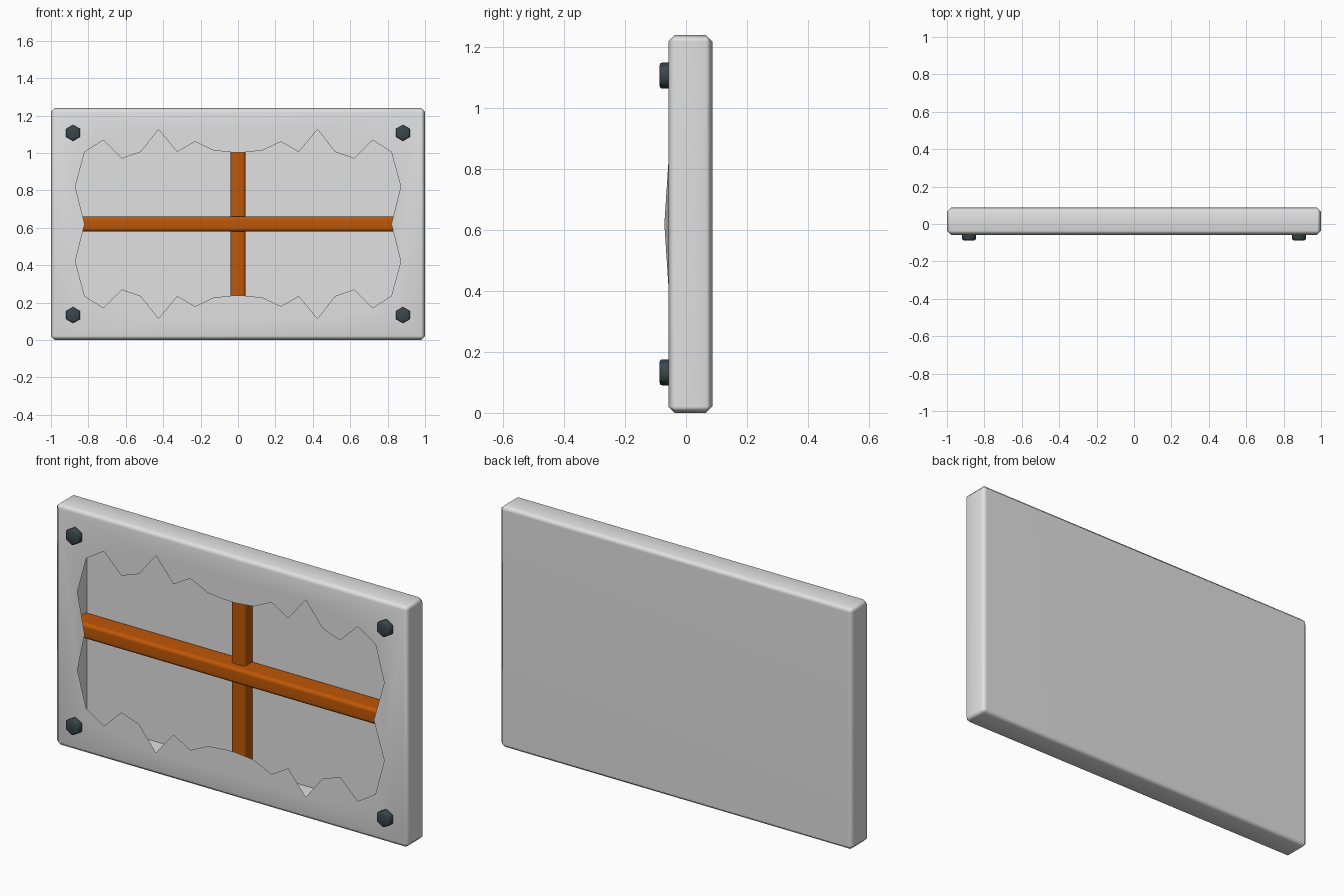
import bpy, bmesh, math
from mathutils import Vector, Matrix

cube = bpy.data.objects.get("Cube")
if cube:
    bpy.data.objects.remove(cube, do_unlink=True)

W, H, FRONT, BACK = 2.0, 1.24, -0.058, 0.087
MID = H / 2


def material(name, color, rough=0.6):
    m = bpy.data.materials.new(name)
    m.use_nodes = True
    m.diffuse_color = (*color, 1)
    node = m.node_tree.nodes["Principled BSDF"]
    node.inputs["Base Color"].default_value = (*color, 1)
    node.inputs["Roughness"].default_value = rough
    return m


grey = material("wall grey", (0.75, 0.75, 0.75))
orange = material("pipe orange", (0.52, 0.095, 0.002))
steel = material("dark steel", (0.042, 0.062, 0.07), 0.4)


def finish(bm, name, mat, angle=50, weighted=False):
    mesh = bpy.data.meshes.new(name)
    bm.to_mesh(mesh)
    bm.free()
    mesh.materials.append(mat)
    for p in mesh.polygons:
        p.use_smooth = True
    mesh.set_sharp_from_angle(angle=math.radians(angle))
    obj = bpy.data.objects.new(name, mesh)
    bpy.context.collection.objects.link(obj)
    if weighted:
        mod = obj.modifiers.new("Weighted Normal", "WEIGHTED_NORMAL")
        mod.keep_sharp = True
    return obj


def box(bm, lo, hi):
    lo, hi = Vector(lo), Vector(hi)
    size = hi - lo
    mat = Matrix.Translation((lo + hi) / 2) @ Matrix.Diagonal((*size, 1))
    bmesh.ops.create_cube(bm, size=1, matrix=mat)


def front_face(bm):
    return min(bm.faces, key=lambda f: f.calc_center_median().y)


# Wall panel: chamfered slab whose front sheet has a jagged opening
bm = bmesh.new()
box(bm, (-W / 2, FRONT, 0), (W / 2, BACK, H))
bmesh.ops.bevel(bm, geom=bm.edges[:], offset=0.021, segments=1,
                affect='EDGES', clamp_overlap=True)
face = front_face(bm)
rim = list(face.edges)
bmesh.ops.delete(bm, geom=[face], context='FACES_ONLY')

# Opening outline: one quarter, mirrored to all four
quarter = [(0.87, 0.20), (0.82, 0.385), (0.72, 0.448), (0.62, 0.35),
           (0.52, 0.385), (0.425, 0.505), (0.325, 0.385), (0.23, 0.44),
           (0.13, 0.393), (0.03, 0.383)]
top = quarter + [(-x, z) for x, z in reversed(quarter)]
outline = top + [(x, -z) for x, z in reversed(top)]
verts = [bm.verts.new((x, FRONT, MID + z)) for x, z in outline]
loop = [bm.edges.new((v, verts[(i + 1) % len(verts)])) for i, v in enumerate(verts)]
filled = bmesh.ops.triangle_fill(bm, edges=rim + loop, use_beauty=True,
                                 normal=(0, -1, 0))
sheet = [g for g in filled["geom"] if isinstance(g, bmesh.types.BMFace)]

# Bent flaps at the left and right of the opening
half = len(top)
for a, b, sign in ((verts[-1], verts[0], 1), (verts[half - 1], verts[half], -1)):
    tip = bm.verts.new((sign * 0.82, FRONT - 0.013, MID))
    sheet.append(bm.faces.new((a, b, tip)))
for f in sheet:
    f.normal_update()
    if f.normal.y > 0:
        f.normal_flip()
finish(bm, "wall_panel", grey, weighted=True)

# Hollow behind the opening
bm = bmesh.new()
box(bm, (-0.905, FRONT + 0.001, 0.1), (0.905, 0.068, H - 0.1))
bmesh.ops.delete(bm, geom=[front_face(bm)], context='FACES_ONLY')
bmesh.ops.reverse_faces(bm, faces=bm.faces[:])
finish(bm, "recess", grey)


# Crossing bars with rounded long edges
def bar(name, half_x, half_z, y_front):
    bm = bmesh.new()
    box(bm, (-half_x, y_front, MID - half_z), (half_x, 0.072, MID + half_z))
    long_edges = [e for e in bm.edges if e.calc_length() > 0.5]
    bmesh.ops.bevel(bm, geom=long_edges, offset=0.018, segments=3,
                    profile=0.5, affect='EDGES')
    finish(bm, name, orange, weighted=True)


bar("horizontal_bar", 0.905, 0.04, -0.046)
bar("vertical_bar", 0.04, MID - 0.1, -0.004)

# Hexagonal bolt heads in the corners
for side, sx in (("left", 1), ("right", -1)):
    for level, sz in (("upper", 1), ("lower", -1)):
        bm = bmesh.new()
        mat = Matrix.Translation((sx * 0.882, FRONT - 0.0125, MID + sz * 0.487)) \
            @ Matrix.Rotation(math.pi / 2, 4, 'X')
        bmesh.ops.create_cone(bm, cap_ends=True, segments=6, radius1=0.043,
                              radius2=0.043, depth=0.033, matrix=mat)
        bmesh.ops.bevel(bm, geom=list(front_face(bm).edges), offset=0.009,
                        segments=2, profile=0.5, affect='EDGES')
        finish(bm, f"{level}_{side}_bolt", steel, angle=70)
